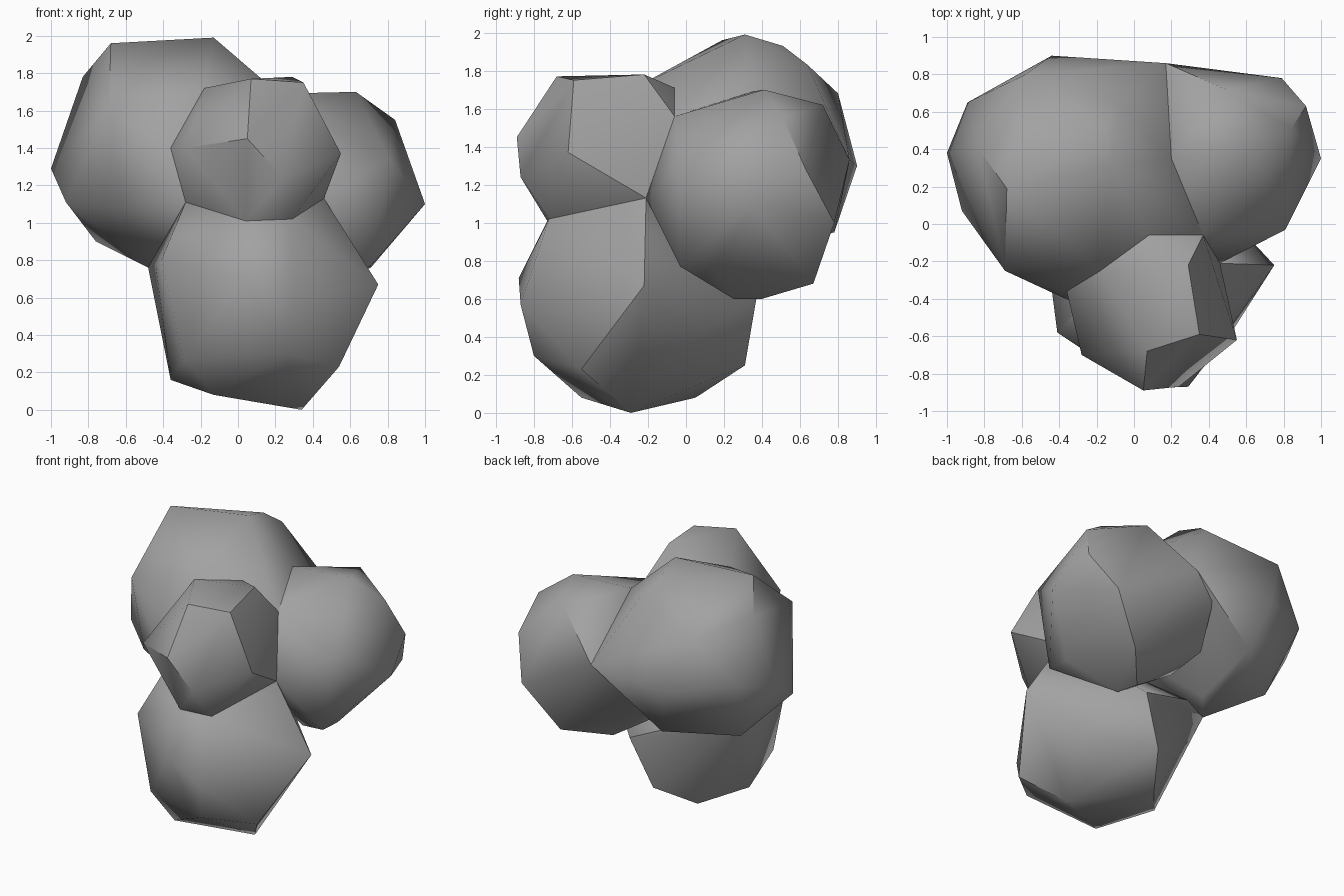
import bpy
import bmesh
import math
from mathutils import Vector

default_cube = bpy.data.objects.get("Cube")
if default_cube:
    bpy.data.objects.remove(default_cube, do_unlink=True)


def make_material(name, colour):
    material = bpy.data.materials.new(name)
    material.use_nodes = True
    material.diffuse_color = colour
    shader = material.node_tree.nodes["Principled BSDF"]
    shader.inputs["Base Color"].default_value = colour
    shader.inputs["Roughness"].default_value = 0.8
    return material


stone_grey = make_material("stone grey", (0.36, 0.36, 0.36, 1))


def make_boulder(name, centre, radius, corners):
    """A faceted ball stretched out to a few prominent corners by a convex hull."""
    bm = bmesh.new()
    bmesh.ops.create_icosphere(bm, subdivisions=1, radius=radius)
    bmesh.ops.translate(bm, verts=bm.verts, vec=Vector(centre))
    for corner in corners:
        bm.verts.new(corner)

    # Wrap the ball and the corners in one closed skin
    hull = bmesh.ops.convex_hull(bm, input=bm.verts)
    inside = {e for e in hull["geom_interior"] + hull["geom_unused"]
              if isinstance(e, bmesh.types.BMVert)}
    bmesh.ops.delete(bm, geom=list(inside), context="VERTS")
    bmesh.ops.recalc_face_normals(bm, faces=bm.faces)

    mesh = bpy.data.meshes.new(name)
    bm.to_mesh(mesh)
    bm.free()
    mesh.materials.append(stone_grey)
    boulder = bpy.data.objects.new(name, mesh)
    bpy.context.collection.objects.link(boulder)

    # Soft shading with only the strongest ridges kept crisp
    bpy.ops.object.select_all(action="DESELECT")
    boulder.select_set(True)
    bpy.context.view_layer.objects.active = boulder
    bpy.ops.object.shade_smooth_by_angle(angle=math.radians(45))
    return boulder


# Meeting points shared by neighbouring boulders
top_saddle = (.2, .35, 1.69)
back_saddle = (.17, .86, 1.33)
back_notch = (-.02, .8, 1.2)
crown_notch = (.08, -.06, 1.71)
upper_notch = (.37, -.06, 1.56)
side_notch = (.46, -.21, 1.13)
left_notch = (-.28, -.44, 1.11)
left_seam = (-.36, -.36, 1.4)
under_seam = (-.48, .14, .76)
front_seam = [(.04, -.73, 1.01), (.29, -.72, 1.02)]

# Largest boulder, high at the back
make_boulder("large_back_boulder", (-.38, .26, 1.36), .53, [
    top_saddle, back_saddle, back_notch, crown_notch, upper_notch,
    left_notch, left_seam, under_seam,
    (-1, .38, 1.29), (-.68, .19, 1.96), (-.13, .31, 1.99), (-.69, -.25, 1.6),
    (-.18, -.25, 1.72), (-.89, .65, 1.37), (-.83, .4, 1.78), (-.44, .9, 1.3),
    (-.58, .8, 1.68), (-.15, .51, 1.93), (-.09, .64, 1.83), (-.92, .07, 1.11),
    (-.76, .45, .9), (-.35, .78, .95), (-.61, -.22, 1.08),
])

# Boulder leaning out to the side
make_boulder("side_boulder", (.45, .32, 1.15), .47, [
    top_saddle, back_saddle, back_notch, upper_notch, side_notch,
    (1, .35, 1.1), (.63, .41, 1.7), (.49, .72, 1.62), (.81, -.03, 1.34),
    (.84, .51, 1.55), (.92, .63, 1.28), (.79, .78, 1), (.55, .67, .68),
    (.31, .4, .6), (.35, .25, .6), (.71, .14, .76), (.71, -.03, .77),
    (-.12, .55, .95), (0, .38, .8),
])

# Small boulder at the upper front
make_boulder("small_front_boulder", (.12, -.45, 1.38), .34, front_seam + [
    crown_notch, upper_notch, side_notch, left_notch, left_seam,
    (.05, -.89, 1.45), (.24, -.87, 1.24), (.55, -.62, 1.37), (-.28, -.7, 1.4),
    (.07, -.68, 1.77), (.35, -.59, 1.75), (.29, -.22, 1.78), (-.18, -.25, 1.72),
])

# Supporting boulder that touches the ground
make_boulder("base_boulder", (.1, -.24, .58), .47, front_seam + [
    side_notch, left_notch, under_seam,
    (.34, -.29, 0), (.75, -.22, .67), (.54, -.55, .23), (.29, -.87, .57),
    (.04, -.88, .71), (.26, -.8, .3), (-.13, -.55, .08), (-.36, -.22, .16),
    (-.29, -.6, .27), (-.41, -.58, .8), (-.44, -.35, .77), (-.13, .05, .08),
    (.05, .31, .25), (.2, .37, .6), (-.3, .2, .8),
])
